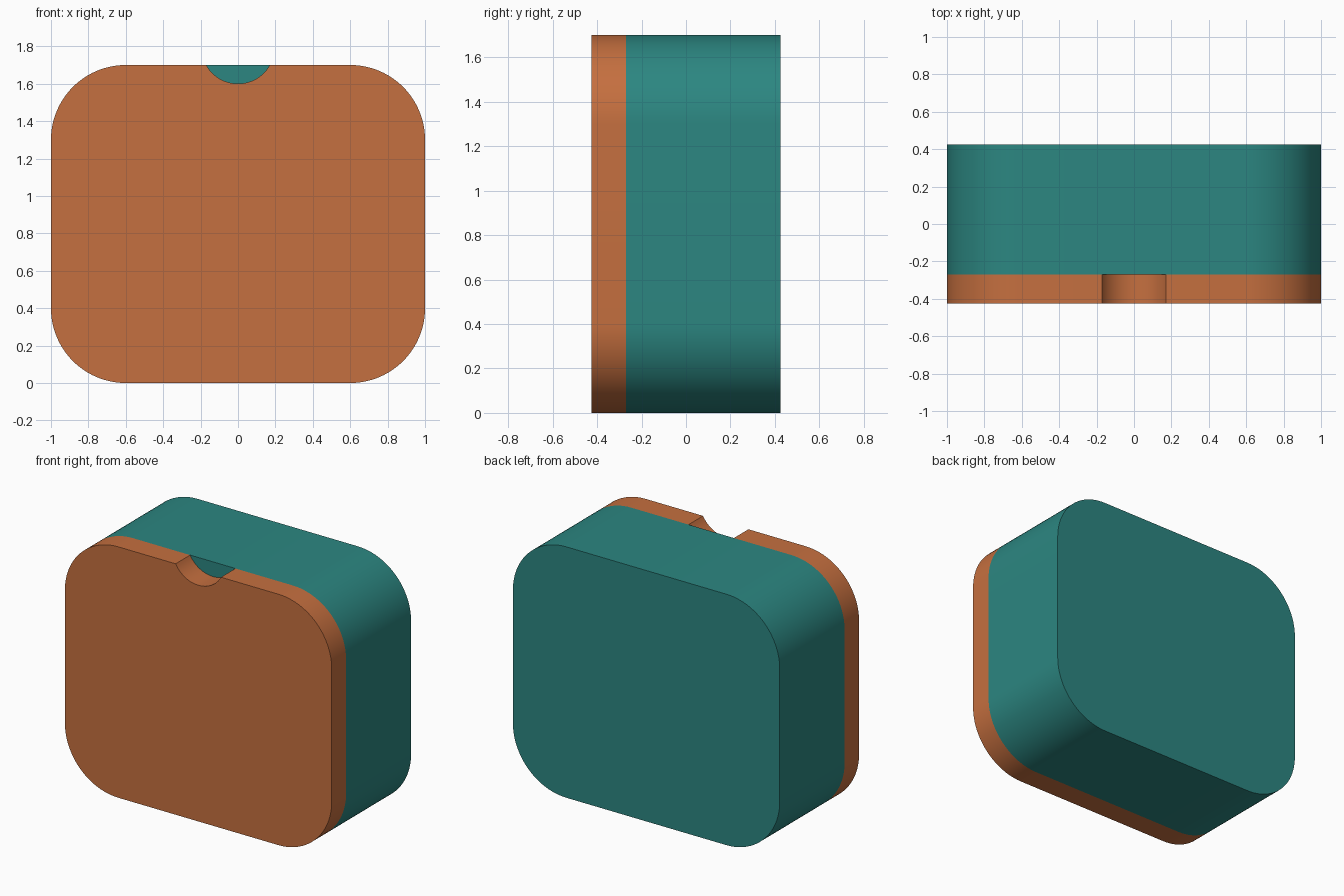
import bpy, bmesh
from math import sin, cos, pi, atan2, hypot

if "Cube" in bpy.data.objects:
    bpy.data.objects.remove(bpy.data.objects["Cube"])

W, H, D, R = 2.0, 1.7, 0.85, 0.4      # overall size and corner radius
SPLIT = -0.27                         # seam between lid and body
NOTCH_W, NOTCH_D = 0.17, 0.10         # half width and depth of finger notch


def arc(cx, cz, r, a0, a1, n):
    return [(cx + r * cos(a0 + (a1 - a0) * i / n),
             cz + r * sin(a0 + (a1 - a0) * i / n)) for i in range(n + 1)]


def outline(notch=False):
    """Rounded rectangle in x/z, optionally with a notch in the top edge."""
    x, lo, hi = W / 2 - R, R, H - R
    pts = arc(x, hi, R, 0, pi / 2, 24)
    if notch:
        r = (NOTCH_W ** 2 + NOTCH_D ** 2) / (2 * NOTCH_D)
        cz = H - NOTCH_D + r
        half = atan2(NOTCH_W, cz - H)
        pts += arc(0, cz, r, -pi / 2 + half, -pi / 2 - half, 24)
    pts += arc(-x, hi, R, pi / 2, pi, 24)
    pts += arc(-x, lo, R, pi, 1.5 * pi, 24)
    pts += arc(x, lo, R, 1.5 * pi, 2 * pi, 24)
    return pts


def extrude(name, pts, y0, y1, color):
    bm = bmesh.new()
    face = bm.faces.new([bm.verts.new((x, y0, z)) for x, z in pts])
    out = bmesh.ops.extrude_face_region(bm, geom=[face], use_keep_orig=True)
    verts = [g for g in out["geom"] if isinstance(g, bmesh.types.BMVert)]
    bmesh.ops.translate(bm, verts=verts, vec=(0, y1 - y0, 0))
    bmesh.ops.recalc_face_normals(bm, faces=bm.faces)
    mesh = bpy.data.meshes.new(name)
    bm.to_mesh(mesh)
    bm.free()
    obj = bpy.data.objects.new(name, mesh)
    bpy.context.collection.objects.link(obj)
    mat = bpy.data.materials.new(name + "_color")
    mat.diffuse_color = color
    mat.use_nodes = True
    mat.node_tree.nodes["Principled BSDF"].inputs["Base Color"].default_value = mat.diffuse_color
    mesh.materials.append(mat)
    bpy.ops.object.select_all(action='DESELECT')
    obj.select_set(True)
    bpy.context.view_layer.objects.active = obj
    bpy.ops.object.shade_smooth_by_angle(angle=pi / 6)
    return obj


# Main body block
extrude("case_body", outline(), SPLIT, D / 2, (0.025, 0.24, 0.22, 1))
# Front lid with finger notch
extrude("front_lid", outline(True), -D / 2, SPLIT, (0.56, 0.16, 0.05, 1))
